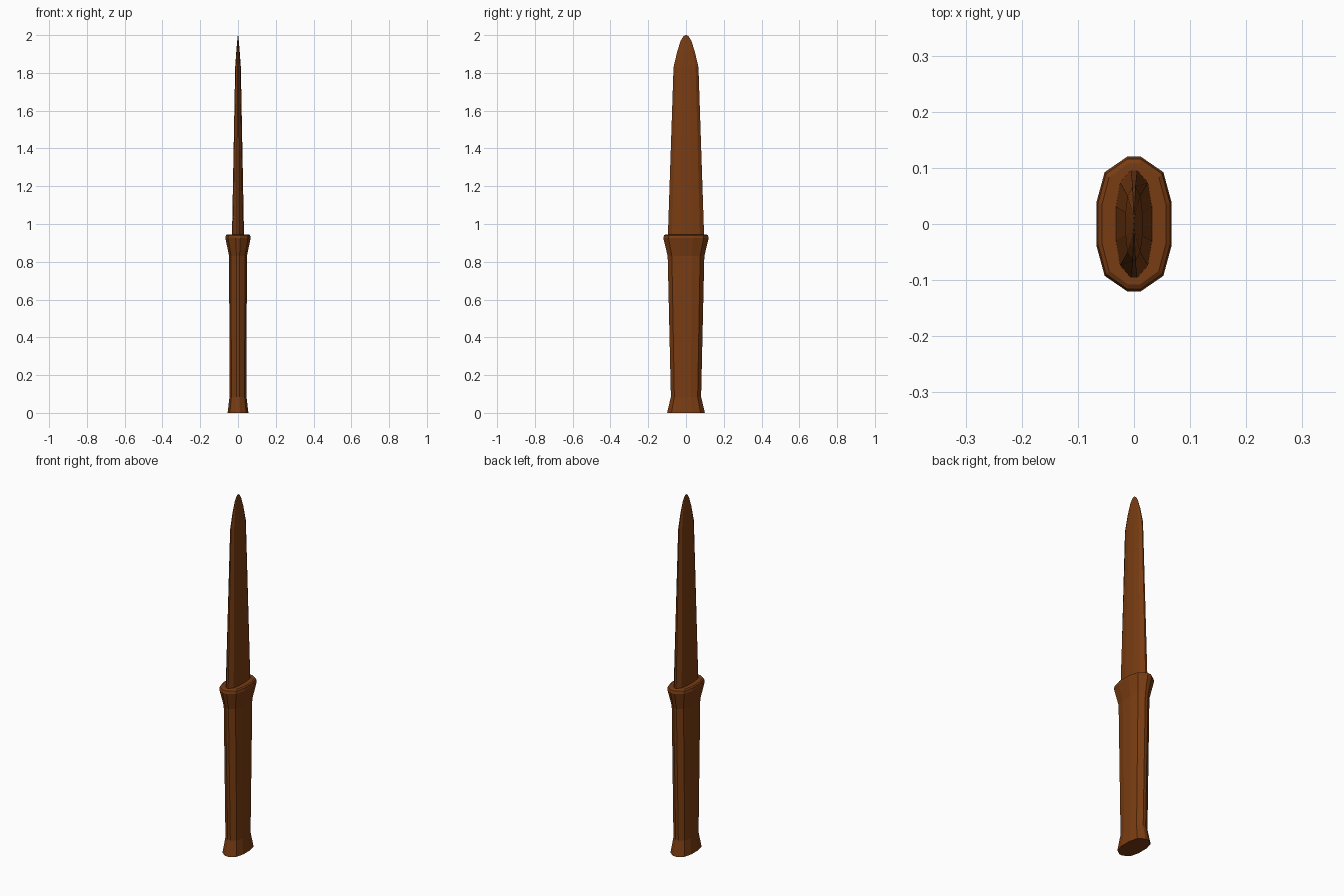
import bpy, bmesh

if "Cube" in bpy.data.objects:
    bpy.data.objects.remove(bpy.data.objects["Cube"])

# One brown wood colour for the whole carved knife
wood = bpy.data.materials.new("brown wood")
wood.diffuse_color = (0.19, 0.045, 0.006, 1)
wood.use_nodes = True
wood.node_tree.nodes["Principled BSDF"].inputs["Base Color"].default_value = wood.diffuse_color

# Twelve-sided oval section, as fractions of half width and half depth
QUARTER = [(1.0, 0.32), (0.78, 0.77), (0.18, 1.0)]
SECTION = (QUARTER + [(-x, y) for x, y in reversed(QUARTER)]
           + [(-x, -y) for x, y in QUARTER]
           + [(x, -y) for x, y in reversed(QUARTER)])


def loft(name, profile):
    """Skin oval rings given as (half width, half depth, height)."""
    bm = bmesh.new()
    rings = [[bm.verts.new((x * hx, y * hy, z)) for x, y in SECTION]
             for hx, hy, z in profile]
    n = len(SECTION)
    for low, high in zip(rings, rings[1:]):
        for i in range(n):
            j = (i + 1) % n
            bm.faces.new((low[i], low[j], high[j], high[i]))
    bm.faces.new(rings[0][::-1])
    bm.faces.new(rings[-1])
    bmesh.ops.recalc_face_normals(bm, faces=bm.faces)
    mesh = bpy.data.meshes.new(name)
    bm.to_mesh(mesh)
    bm.free()
    mesh.materials.append(wood)
    obj = bpy.data.objects.new(name, mesh)
    bpy.context.collection.objects.link(obj)
    return obj


# Handle with flared foot and flared collar
loft("handle", [
    (0.055, 0.100, 0.0), (0.045, 0.080, 0.085), (0.047, 0.097, 0.83),
    (0.067, 0.120, 0.925), (0.064, 0.116, 0.94), (0.057, 0.108, 0.945),
])

# Tapered blade with a rounded, thin tip
loft("blade", [
    (0.032, 0.096, 0.935), (0.015, 0.066, 1.83), (0.009, 0.046, 1.915),
    (0.004, 0.028, 1.97), (0.002, 0.015, 1.992), (0.0005, 0.003, 2.0),
])
